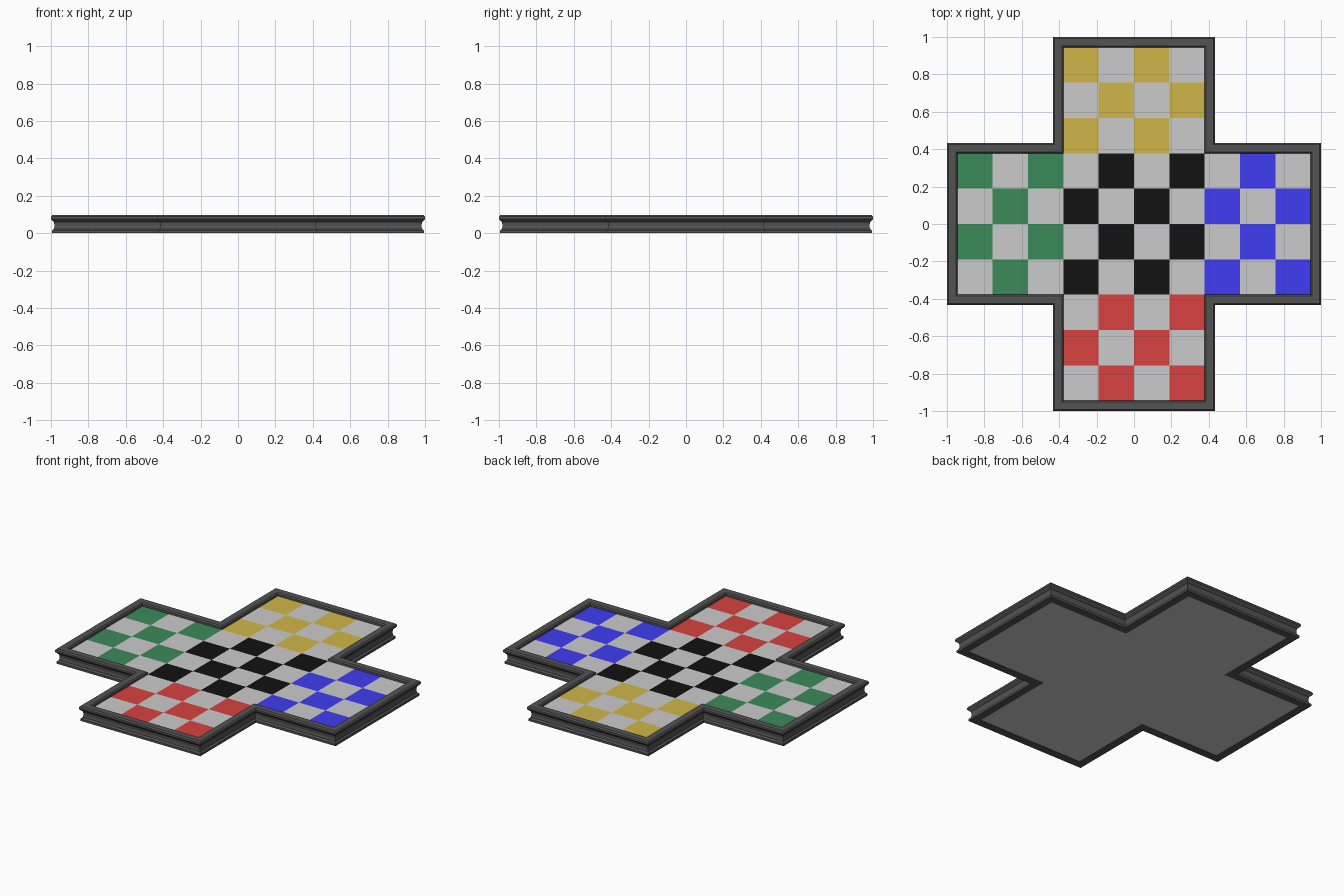
import bpy, bmesh

if "Cube" in bpy.data.objects:
    bpy.data.objects.remove(bpy.data.objects["Cube"])

CELL = 0.189          # tile size, ten tiles across
ARM = 0.433           # outer half width of each arm
Z_TOP, Z_BOTTOM = 0.076, 0.004


def material(name, rgb):
    m = bpy.data.materials.new(name)
    m.diffuse_color = (*rgb, 1)
    m.use_nodes = True
    m.node_tree.nodes["Principled BSDF"].inputs["Base Color"].default_value = m.diffuse_color
    return m


def finish(bm, name, mats):
    bmesh.ops.recalc_face_normals(bm, faces=bm.faces)
    mesh = bpy.data.meshes.new(name)
    bm.to_mesh(mesh)
    bm.free()
    for m in mats:
        mesh.materials.append(m)
    obj = bpy.data.objects.new(name, mesh)
    bpy.context.collection.objects.link(obj)
    return obj


def cross_outline(inset):
    """Twelve corners of the plus shape, moved inward by inset."""
    a, b = ARM - inset, 1 - inset
    pts = []
    x, y = 1, 0
    for _ in range(4):
        for u, v in ((b, -a), (b, a), (a, a)):
            pts.append((u * x - v * y, u * y + v * x))
        x, y = -y, x
    return pts


# Moulded frame: (inset, height) profile swept around the plus outline
profile = [(0.006, 0), (0.006, 0.014), (0.016, 0.022), (0.019, 0.04),
           (0.016, 0.06), (0.006, 0.069), (0, 0.076), (0, 0.088),
           (0.007, 0.096), (0.048, 0.096), (0.055, 0.089), (0.055, 0)]
bm = bmesh.new()
rings = [[bm.verts.new((x, y, z)) for x, y in cross_outline(d)] for d, z in profile]
for k, ring in enumerate(rings):
    nxt = rings[(k + 1) % len(rings)]
    for i in range(12):
        j = (i + 1) % 12
        bm.faces.new((ring[i], ring[j], nxt[j], nxt[i]))
finish(bm, "frame", [material("charcoal", (0.088, 0.088, 0.088))])

# Checkered board slab: each arm has its own dark tile colour
tile_mats = [
    material("pale_grey", (0.8, 0.8, 0.8)),
    material("black", (0.006, 0.006, 0.006)),
    material("green", (0.045, 0.26, 0.10)),
    material("blue", (0.05, 0.047, 0.9)),
    material("red", (0.68, 0.055, 0.05)),
    material("gold", (0.64, 0.47, 0.065)),
]


def tile_colour(i, j):
    if (i + j) % 2:
        return 0
    if i < 3:
        return 2
    if i > 6:
        return 3
    if j < 3:
        return 4
    return 5 if j > 6 else 1


bm = bmesh.new()
tops = []
for i in range(10):
    for j in range(10):
        if not (3 <= i <= 6 or 3 <= j <= 6):
            continue
        x, y = (i - 5) * CELL, (j - 5) * CELL
        f = bm.faces.new([bm.verts.new((x + u * CELL, y + v * CELL, Z_TOP))
                          for u, v in ((0, 0), (1, 0), (1, 1), (0, 1))])
        f.material_index = tile_colour(i, j)
        tops.append(f)
bmesh.ops.remove_doubles(bm, verts=bm.verts, dist=0.001)

# Pale sides and underside of the slab
border = [e for e in bm.edges if e.is_boundary]
ext = bmesh.ops.extrude_edge_only(bm, edges=border)["geom"]
for v in (g for g in ext if isinstance(g, bmesh.types.BMVert)):
    v.co.z = Z_BOTTOM
low = [g for g in ext if isinstance(g, bmesh.types.BMEdge)
       and all(v.co.z < 0.01 for v in g.verts)]
for f in bm.faces:
    if abs(f.calc_center_median().z - Z_TOP) > 0.001:
        f.material_index = 0
under = bmesh.ops.contextual_create(bm, geom=low)["faces"]
for f in under:
    f.material_index = 0
finish(bm, "checkered_board", tile_mats)
